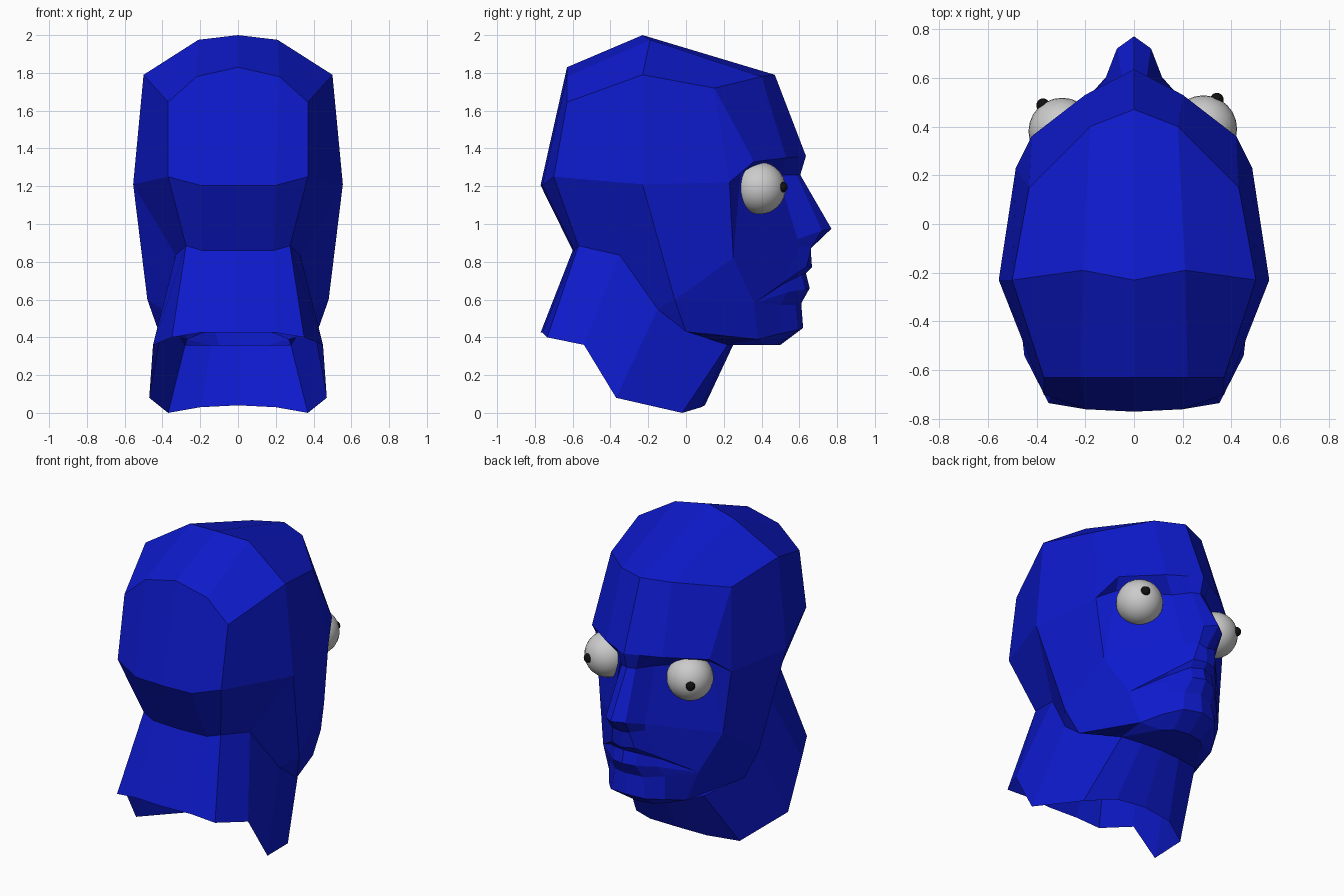
import bpy, bmesh

if "Cube" in bpy.data.objects:
    bpy.data.objects.remove(bpy.data.objects["Cube"])

def material(name, col):
    m = bpy.data.materials.new(name)
    m.diffuse_color = (*col, 1)
    m.use_nodes = True
    m.node_tree.nodes["Principled BSDF"].inputs["Base Color"].default_value = m.diffuse_color
    return m

blue = material("blue", (0.004, 0.01, 0.6))
black = material("black", (0.005, 0.005, 0.005))

bm = bmesh.new()
pool = {}

def vert(p):
    if p not in pool:
        pool[p] = bm.verts.new(p)
    return pool[p]

def loft(*rows):
    """Skin neighbouring rows of points, sharing and collapsing equal points."""
    for a, b in zip(rows, rows[1:]):
        for i in range(min(len(a), len(b)) - 1):
            pts = list(dict.fromkeys((a[i], a[i + 1], b[i + 1], b[i])))
            if len(pts) > 2:
                vs = [vert(p) for p in pts]
                if not bm.faces.get(vs):
                    bm.faces.new(vs)

# shared landmarks on the +x half
nape = (.275, -.57, .885)
ear_low = (.33, -.35, .835)
back_mid = (.37, -.70, 1.25)
back_up = (.37, -.63, 1.645)
crown_side = (.50, -.23, 1.79)
temple_up = (.43, .15, 1.72)
brow_out = (.42, .36, 1.33)
temple = (.485, .23, 1.22)
side_mid = (.555, -.23, 1.21)
jaw_back = (.48, -.06, .60)
jaw_under = (.40, -.15, .55)
jaw_low = (.42, .0, .43)
jaw_front = (.27, .38, .39)
cheek = (.44, .25, .82)
mouth_side = (.34, .36, .58)
neck_hem = (.35, -.735, .40)
brow_mid, brow_in = (0, .635, 1.36), (.2, .53, 1.35)

# back of neck, skull and forehead
loft([(0, -.77, .425), (.2, -.76, .425), neck_hem],
     [(0, -.60, .86), (.19, -.59, .86), nape],
     [(0, -.77, 1.205), (.2, -.76, 1.205), back_mid],
     [(0, -.63, 1.83), (.22, -.63, 1.78), back_up],
     [(0, -.23, 2.0), (.21, -.19, 1.975), crown_side],
     [(0, .47, 1.79), (.18, .40, 1.78), temple_up],
     [brow_mid, brow_in, brow_out])

# side of the skull
loft([back_up, crown_side, temple_up, temple_up],
     [back_mid, side_mid, temple, brow_out])
loft([back_mid, side_mid], [nape, ear_low])
loft([ear_low, side_mid], [jaw_under, jaw_back])
loft([side_mid, temple], [jaw_back, cheek])

# brow, eye socket, nose, lips and chin, centre line outwards
loft([brow_mid, (.08, .593, 1.356), brow_in, brow_out, temple],
     [(0, .605, 1.26), (.05, .585, 1.26), (.12, .49, 1.26), (.38, .29, 1.28), temple],
     [(0, .77, .975), (.07, .72, .965), (.12, .59, .92), cheek, cheek],
     [(0, .66, .87), (.06, .665, .88), (.12, .59, .88), mouth_side, jaw_back],
     [(0, .667, .77), (.08, .64, .775), (.18, .53, .70), mouth_side],
     [(0, .635, .74), (.08, .61, .73), (.18, .51, .68), mouth_side],
     [(0, .655, .66), (.08, .63, .655), (.17, .54, .64), mouth_side],
     [(0, .61, .58), (.10, .58, .57), (.20, .50, .57), mouth_side],
     [(0, .62, .45), (.12, .595, .44), (.20, .50, .42), jaw_front],
     [(0, .50, .36), (.10, .48, .36), (.16, .43, .36), jaw_front])

# jaw side, jaw underside and neck, open at the bottom
neck_top = [nape, ear_low, jaw_under, (.28, .22, .36), (.14, .24, .36), (0, .25, .36)]
loft([jaw_back, mouth_side], [jaw_low, jaw_front])
loft([jaw_back, jaw_low, jaw_front, (.16, .43, .36), (.10, .48, .36), (0, .50, .36)],
     [jaw_under, jaw_under, (.28, .22, .36), (.28, .22, .36), (.14, .24, .36), (0, .25, .36)])
loft(neck_top,
     [neck_hem, (.45, -.54, .36), (.47, -.37, .08), (.37, -.02, .0), (.2, .08, .03), (0, .10, .04)])

bmesh.ops.recalc_face_normals(bm, faces=bm.faces[:])
me = bpy.data.meshes.new("head")
bm.to_mesh(me)
bm.free()
me.materials.append(blue)
head = bpy.data.objects.new("head", me)
bpy.context.collection.objects.link(head)
mirror = head.modifiers.new("mirror", 'MIRROR')
mirror.use_clip = True

# eyeballs and pupils, each looking slightly differently
def ball(name, loc, r, mat=None):
    bpy.ops.mesh.primitive_uv_sphere_add(segments=24, ring_count=16, radius=r, location=loc)
    o = bpy.context.object
    o.name = name
    bpy.ops.object.shade_smooth()
    if mat:
        o.data.materials.append(mat)

ball("right_eye", (.285, .39, 1.19), .138)
ball("right_pupil", (.34, .51, 1.195), .028, black)
ball("left_eye", (-.295, .38, 1.19), .138)
ball("left_pupil", (-.373, .487, 1.195), .028, black)
